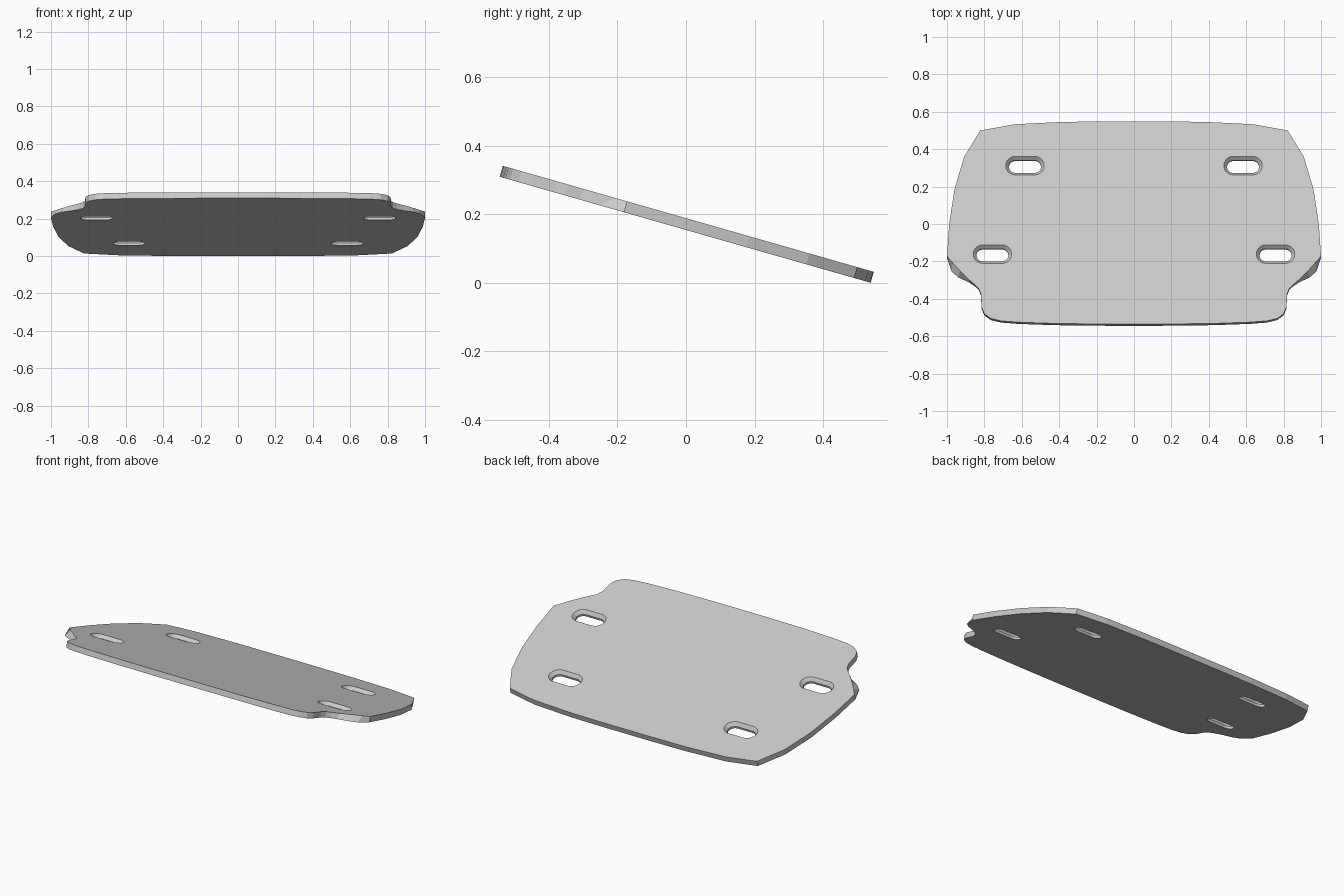
import bpy, bmesh, math

if "Cube" in bpy.data.objects:
    bpy.data.objects.remove(bpy.data.objects["Cube"])

SLOPE = 0.2857                      # tilt of the plate: z falls as y grows
ANG = math.atan(SLOPE)
NY, NZ = math.sin(ANG), math.cos(ANG)
THICK = 0.033
BASE = 0.1883


def place(x, y, depth):
    """Point seen at (x, y) on the tilted top plane, sunk by depth along its normal."""
    return (x, y - depth * NY, BASE - SLOPE * y - depth * NZ)


def loft(name, loops):
    """Solid from a stack of matching closed loops."""
    bm = bmesh.new()
    rings = [[bm.verts.new(p) for p in lp] for lp in loops]
    n = len(rings[0])
    for a, b in zip(rings, rings[1:]):
        for i in range(n):
            j = (i + 1) % n
            bm.faces.new((a[i], a[j], b[j], b[i]))
    bm.faces.new(rings[0])
    bm.faces.new(rings[-1])
    bmesh.ops.recalc_face_normals(bm, faces=bm.faces)
    me = bpy.data.meshes.new(name)
    bm.to_mesh(me)
    bm.free()
    ob = bpy.data.objects.new(name, me)
    bpy.context.collection.objects.link(ob)
    return ob


def mirrored(half):
    return half + [(-x, y) for x, y in reversed(half)]


# Right half outlines; the shoulder bulges further out on the underside
front = [(0.42, -0.532), (0.62, -0.525), (0.71, -0.518), (0.765, -0.505), (0.80, -0.48),
         (0.815, -0.445), (0.818, -0.375), (0.83, -0.345), (0.85, -0.325)]
back = [(1.0, -0.172), (0.988, 0.0), (0.96, 0.185), (0.908, 0.36), (0.822, 0.50),
        (0.64, 0.533), (0.38, 0.546), (0.15, 0.548)]
top_shoulder = [(0.885, -0.295), (0.93, -0.25), (0.97, -0.206)]
low_shoulder = [(0.88, -0.305), (0.94, -0.276), (0.975, -0.245)]
front.insert(0, (0.15, -0.535))

top = mirrored(front + top_shoulder + back)
low = mirrored(front + low_shoulder + back)
plate = loft("tilted_plate", [[place(x, y, 0) for x, y in top],
                              [place(x, y, THICK) for x, y in low]])


# Countersunk mounting slots
def slot(cx, cy, r, depth, half=0.051, seg=10):
    pts = []
    for side, start in ((1, -90), (-1, 90)):
        for i in range(seg + 1):
            a = math.radians(start + 180 * i / seg)
            pts.append(place(cx + side * half + r * math.cos(a),
                             cy + r * math.sin(a) * NZ, depth))
    return pts


for sx in (-1, 1):
    for cx, cy in ((0.583, 0.312), (0.757, -0.161)):
        cutter = loft("slot_cutter", [slot(sx * cx, cy, r, d) for r, d in
                                      ((0.052, -0.02), (0.052, 0), (0.035, 0.02), (0.035, 0.06))])
        cutter.hide_render = True
        mod = plate.modifiers.new("slot", 'BOOLEAN')
        mod.operation = 'DIFFERENCE'
        mod.solver = 'EXACT'
        mod.object = cutter
        bpy.context.view_layer.objects.active = plate
        bpy.ops.object.modifier_apply(modifier=mod.name)
        bpy.data.objects.remove(cutter)
